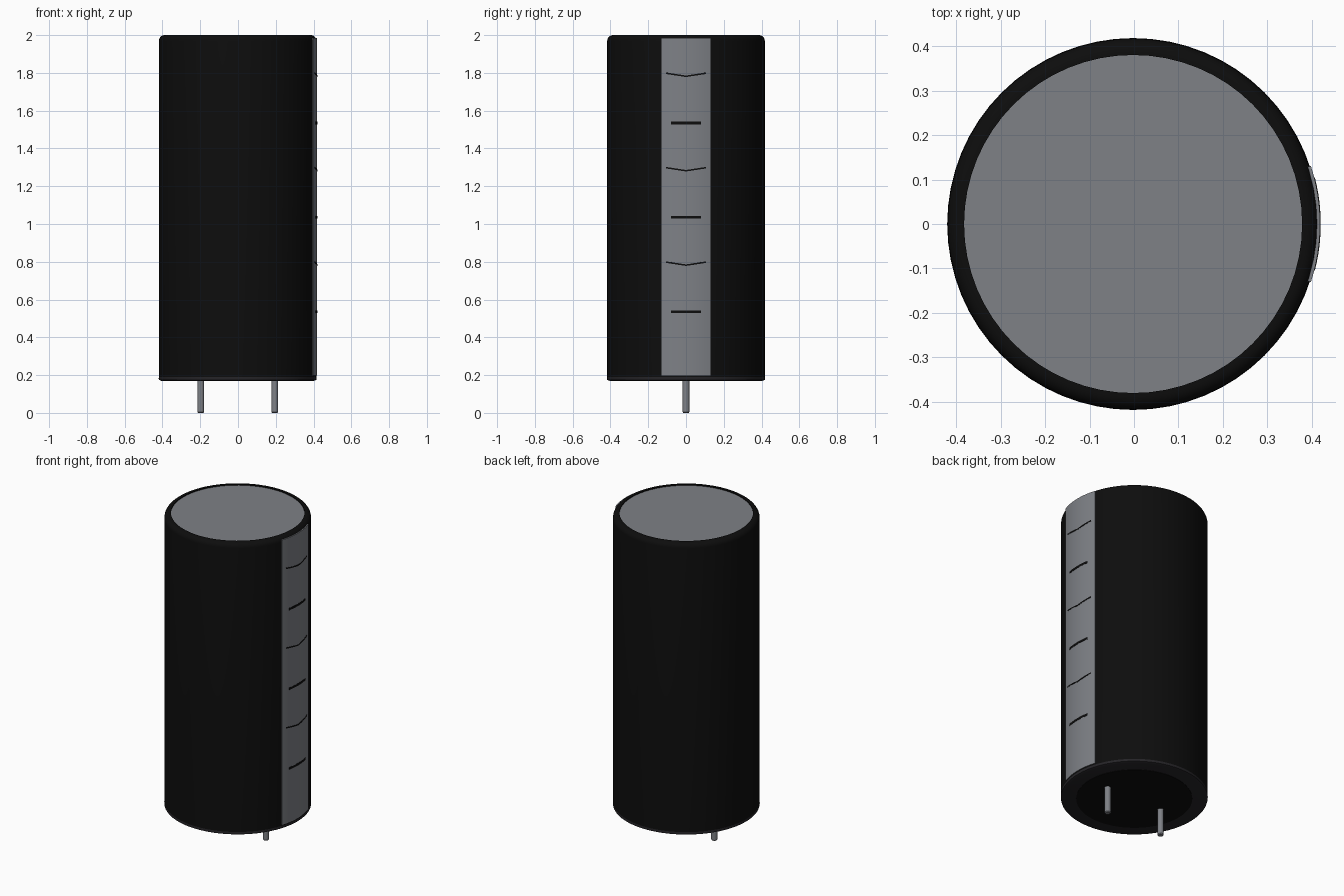
import bpy, bmesh, math

if "Cube" in bpy.data.objects:
    bpy.data.objects.remove(bpy.data.objects["Cube"])

CX = -0.002      # axis of the can
R = 0.417        # sleeve radius
BASE = 0.17      # underside height


def material(name, colour):
    m = bpy.data.materials.new(name)
    m.use_nodes = True
    m.diffuse_color = (*colour, 1)
    bsdf = m.node_tree.nodes["Principled BSDF"]
    bsdf.inputs["Base Color"].default_value = (*colour, 1)
    bsdf.inputs["Roughness"].default_value = 0.6
    return m


black = material("black sleeve", (0.004, 0.004, 0.004))
rubber = material("dark rubber", (0.018, 0.017, 0.02))
grey = material("silver grey", (0.21, 0.22, 0.24))


def finish(name, bm, mat):
    bmesh.ops.recalc_face_normals(bm, faces=bm.faces)
    mesh = bpy.data.meshes.new(name)
    bm.to_mesh(mesh)
    bm.free()
    mesh.materials.append(mat)
    obj = bpy.data.objects.new(name, mesh)
    bpy.context.collection.objects.link(obj)
    bpy.ops.object.select_all(action="DESELECT")
    obj.select_set(True)
    bpy.context.view_layer.objects.active = obj
    bpy.ops.object.shade_smooth_by_angle(angle=math.radians(35))
    return obj


def lathe(name, profile, mat, x=CX, sides=64):
    """Spin (radius, z) points about a vertical axis; open ends are capped."""
    bm = bmesh.new()
    rings = []
    for r, z in profile:
        turn = [2 * math.pi * i / sides for i in range(sides)]
        rings.append([bm.verts.new((x + r * math.cos(a), r * math.sin(a), z)) for a in turn])
    for low, high in zip(rings, rings[1:]):
        for i in range(sides):
            j = (i + 1) % sides
            bm.faces.new((low[i], low[j], high[j], high[i]))
    bm.faces.new(rings[0])
    bm.faces.new(rings[-1])
    return finish(name, bm, mat)


def curved_plate(name, half_width, bottom, top, inner, outer, mat, steps=12):
    """Plate wrapped on the can's +x side; bottom and top are functions of y."""
    bm = bmesh.new()
    loops = []
    for i in range(steps + 1):
        y = half_width * (2 * i / steps - 1)
        a = math.asin(y / outer)
        corners = ((inner, bottom(y)), (outer, bottom(y)), (outer, top(y)), (inner, top(y)))
        loops.append([bm.verts.new((CX + r * math.cos(a), r * math.sin(a), z)) for r, z in corners])
    for one, two in zip(loops, loops[1:]):
        for k in range(4):
            n = (k + 1) % 4
            bm.faces.new((one[k], one[n], two[n], two[k]))
    bm.faces.new(loops[0])
    bm.faces.new(loops[-1])
    return finish(name, bm, mat)


# Sleeve with a rounded shoulder and a shallow lip around the lid
shoulder = [(R - 0.03 + 0.03 * math.cos(t), 1.97 + 0.03 * math.sin(t))
            for t in (math.radians(15 * k) for k in range(7))]
lathe("sleeve", [(R, BASE + 0.018)] + shoulder + [(0.38, 2.0), (0.38, 1.985)], black)
lathe("lid", [(0.38, 1.98), (0.38, 1.994)], grey)

# Bottom ring and seal
lathe("bottom_ring", [(0.405, BASE), (R, BASE + 0.005), (R + 0.001, BASE + 0.012),
                      (R, BASE + 0.02)], rubber)
lathe("bottom_seal", [(0.33, BASE - 0.002), (0.33, BASE + 0.01)], black)

# Polarity stripe
curved_plate("stripe", 0.131, lambda y: 0.197, lambda y: 1.984, 0.408, 0.4205, grey)

# Alternating chevrons and dashes along the stripe
for n in range(3):
    z = 0.785 + 0.5 * n
    chevron = lambda y, z=z: z - 0.007 + 0.016 * abs(y) / 0.105
    curved_plate(f"chevron_{n + 1}", 0.105, chevron,
                 lambda y, c=chevron: c(y) + 0.008, 0.416, 0.4218, black)
    d = z - 0.25
    curved_plate(f"dash_{n + 1}", 0.08, lambda y, d=d: d - 0.007,
                 lambda y, d=d: d + 0.007, 0.416, 0.4218, black)

# Lead pins
for side, x in (("right", -0.197), ("left", 0.195)):
    lathe(f"{side}_pin", [(0.014, 0), (0.018, 0.005), (0.018, BASE + 0.01)], grey, x, 24)
